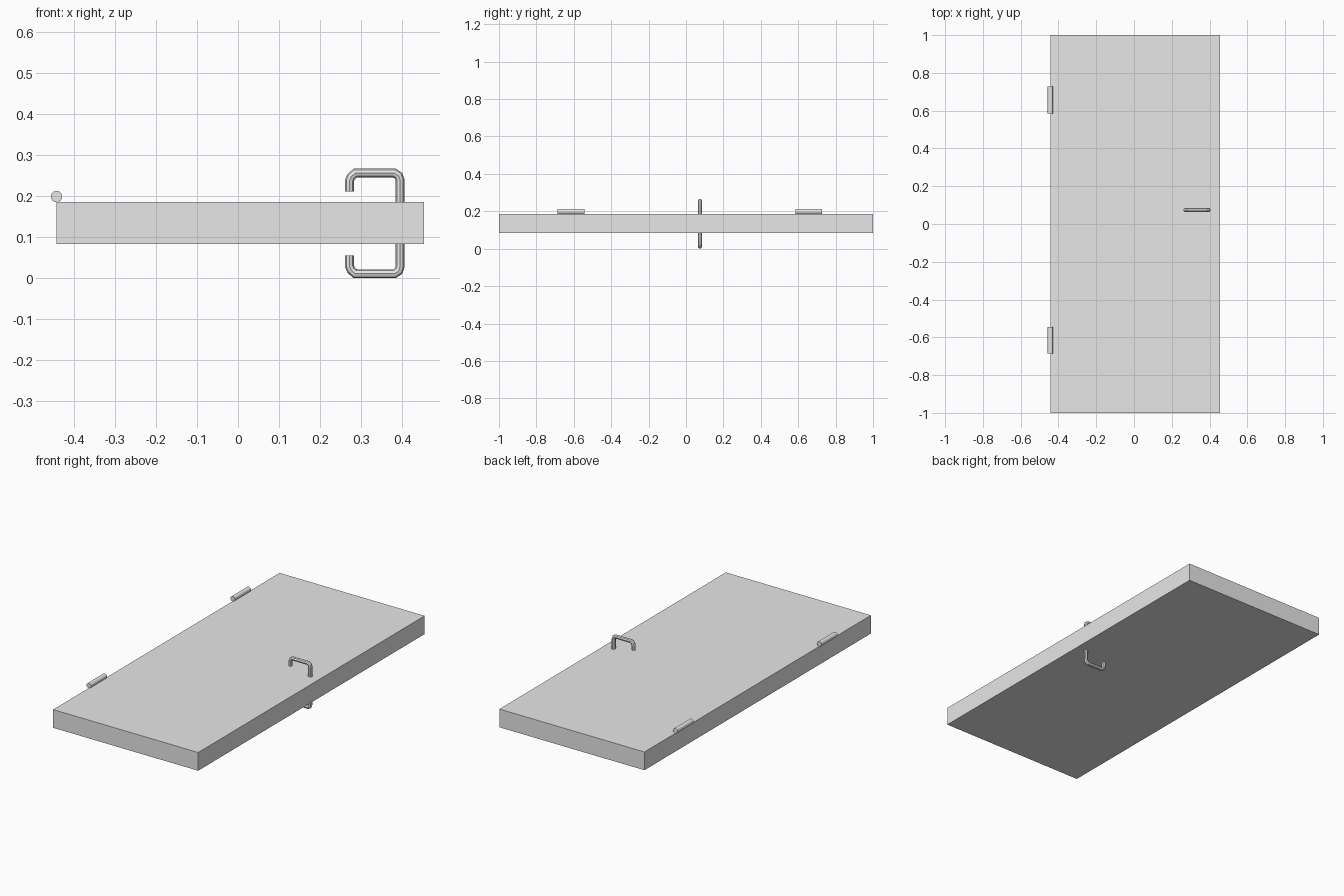
import bpy
import bmesh
import math
from mathutils import Vector

cube = bpy.data.objects.get("Cube")
if cube:
    bpy.data.objects.remove(cube, do_unlink=True)

grey = bpy.data.materials.new("plain grey")
grey.use_nodes = True
grey.diffuse_color = (0.8, 0.8, 0.8, 1)
grey.node_tree.nodes["Principled BSDF"].inputs["Base Color"].default_value = (0.8, 0.8, 0.8, 1)

MID_Z = 0.1335  # centre plane of the door panel


def finish(name, bm):
    bmesh.ops.recalc_face_normals(bm, faces=bm.faces)
    mesh = bpy.data.meshes.new(name)
    bm.to_mesh(mesh)
    bm.free()
    mesh.materials.append(grey)
    obj = bpy.data.objects.new(name, mesh)
    bpy.context.collection.objects.link(obj)
    return obj


def sweep(name, path, y, radius, sides):
    """Mitred tube along a path in the xz plane, with flat caps."""
    bm = bmesh.new()
    pts = [Vector(p) for p in path]
    rings = []
    for i, p in enumerate(pts):
        a = (p - pts[i - 1]).normalized() if i else (pts[1] - p).normalized()
        b = (pts[i + 1] - p).normalized() if i < len(pts) - 1 else a
        tangent = (a + b).normalized()
        normal = Vector((-tangent.y, tangent.x)) / tangent.dot(a)
        ring = []
        for k in range(sides):
            t = 2 * math.pi * k / sides
            q = p + normal * (radius * math.cos(t))
            ring.append(bm.verts.new((q.x, y + radius * math.sin(t), q.y)))
        rings.append(ring)
    for r0, r1 in zip(rings, rings[1:]):
        for k in range(sides):
            n = (k + 1) % sides
            bm.faces.new((r0[k], r0[n], r1[n], r1[k]))
    bm.faces.new(rings[0])
    bm.faces.new(rings[-1])
    return finish(name, bm)


# Door panel
bm = bmesh.new()
bmesh.ops.create_cube(bm, size=1)
bmesh.ops.scale(bm, vec=(0.897, 2.0, 0.102), verts=bm.verts)
bmesh.ops.translate(bm, vec=(0.0055, 0, MID_Z + 0.001), verts=bm.verts)
finish("door_panel", bm)

# Hinge barrels along one long edge
for name, y in (("lower_hinge", -0.615), ("upper_hinge", 0.656)):
    bm = bmesh.new()
    bmesh.ops.create_cone(bm, cap_ends=True, segments=16,
                          radius1=0.014, radius2=0.014, depth=0.142)
    hinge = finish(name, bm)
    hinge.rotation_euler.x = math.pi / 2
    hinge.location = (-0.443, y, 0.199)

# Hooked handles on both faces: (x, height from the panel's centre plane)
HOOK = [(0.272, 0.078), (0.272, 0.104), (0.276, 0.114), (0.286, 0.1228),
        (0.382, 0.1228), (0.392, 0.116), (0.3955, 0.106), (0.3955, 0.0)]
for name, side in (("top_handle", 1), ("bottom_handle", -1)):
    sweep(name, [(x, MID_Z + side * h) for x, h in HOOK], 0.074, 0.0107, 8)
